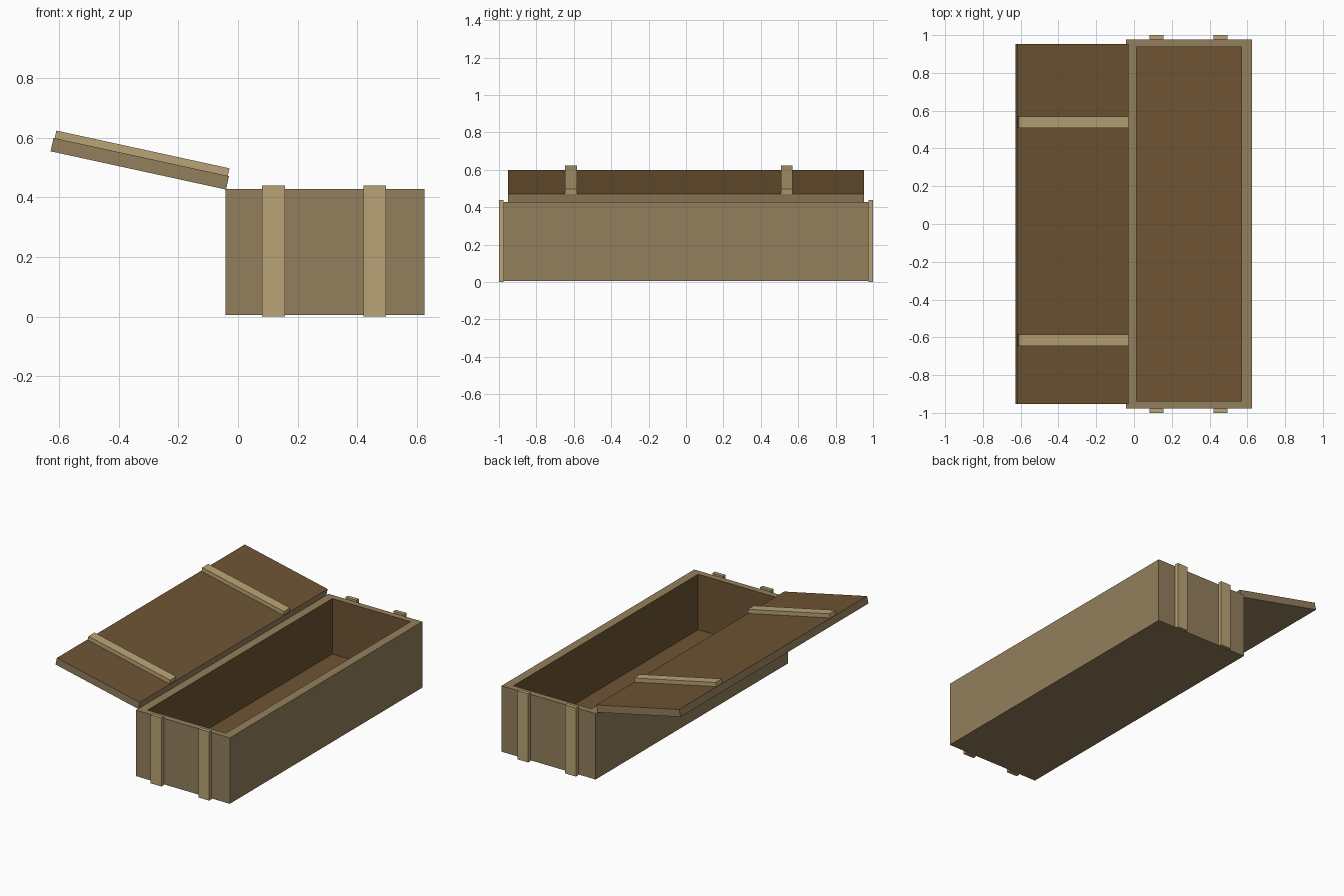
import bpy, bmesh, math
from mathutils import Matrix, Vector

if "Cube" in bpy.data.objects:
    bpy.data.objects.remove(bpy.data.objects["Cube"])


def material(name, hex_code):
    def lin(c):
        return c / 12.92 if c <= 0.04045 else ((c + 0.055) / 1.055) ** 2.4
    m = bpy.data.materials.new(name)
    rgb = [lin(int(hex_code[i:i + 2], 16) / 255) for i in (0, 2, 4)]
    m.diffuse_color = (*rgb, 1)
    m.use_nodes = True
    m.node_tree.nodes["Principled BSDF"].inputs["Base Color"].default_value = m.diffuse_color
    return m


OUTER = material("weathered_tan_wood", "94805C")
INNER = material("dark_brown_wood", "6E5433")
TRIM = material("light_tan_wood", "B9A476")


def box(name, lo, hi, mats, edit=None, matrix=None):
    """Box between two corners; edit(bm) can reshape or recolour it."""
    lo, hi = Vector(lo), Vector(hi)
    bm = bmesh.new()
    bmesh.ops.create_cube(bm, size=1, matrix=Matrix.Translation((lo + hi) / 2)
                          @ Matrix.Diagonal((*(hi - lo), 1)))
    bm.normal_update()
    if edit:
        edit(bm)
    me = bpy.data.meshes.new(name)
    bm.to_mesh(me)
    bm.free()
    for m in mats:
        me.materials.append(m)
    ob = bpy.data.objects.new(name, me)
    bpy.context.collection.objects.link(ob)
    if matrix:
        ob.matrix_world = matrix
    return ob


def top_face(bm):
    return max(bm.faces, key=lambda f: f.calc_center_median().z)


# Crate body: hollowed from the top, with a dark inside
X0, X1, Y, Z0, Z1, FLOOR = -0.042, 0.625, 0.976, 0.005, 0.428, 0.072
IX0, IX1, IY = 0.014, 0.569, 0.936


def hollow(bm):
    top = top_face(bm)
    bmesh.ops.inset_region(bm, faces=[top], thickness=0.03)
    for v in top.verts:
        v.co.x = IX0 if v.co.x < (X0 + X1) / 2 else IX1
        v.co.y = math.copysign(IY, v.co.y)
    well = bmesh.ops.extrude_discrete_faces(bm, faces=[top])["faces"][0]
    for v in well.verts:
        v.co.z = FLOOR
    well.material_index = 1
    for e in well.edges:
        for f in e.link_faces:
            f.material_index = 1


box("crate_body", (X0, -Y, Z0), (X1, Y, Z1), [OUTER, INNER], hollow)

# Upright battens on both ends
for side, end in ((-1, "front"), (1, "back")):
    for i, x in enumerate((0.119, 0.458)):
        ya, yb = sorted((side * Y, side * 1.0))
        box(f"{end}_batten_{i + 1}", (x - 0.038, ya, 0), (x + 0.038, yb, 0.44), [TRIM])

# Open lid, hinged at the left edge of the crate; its inside faces up
LENGTH, THICK = 0.602, 0.046
hinge = Matrix.Translation((-0.04, 0, 0.426)) @ Matrix.Rotation(math.radians(12.3), 4, 'Y')


def dark_top(bm):
    top_face(bm).material_index = 1


box("lid", (-LENGTH, -0.952, 0), (0, 0.952, THICK), [OUTER, INNER], dark_top, hinge)

# Cross slats on the inside of the lid
for i, y in enumerate((-0.615, 0.538)):
    box(f"lid_slat_{i + 1}", (-LENGTH + 0.004, y - 0.031, THICK),
        (-0.004, y + 0.031, THICK + 0.026), [TRIM], None, hinge)
